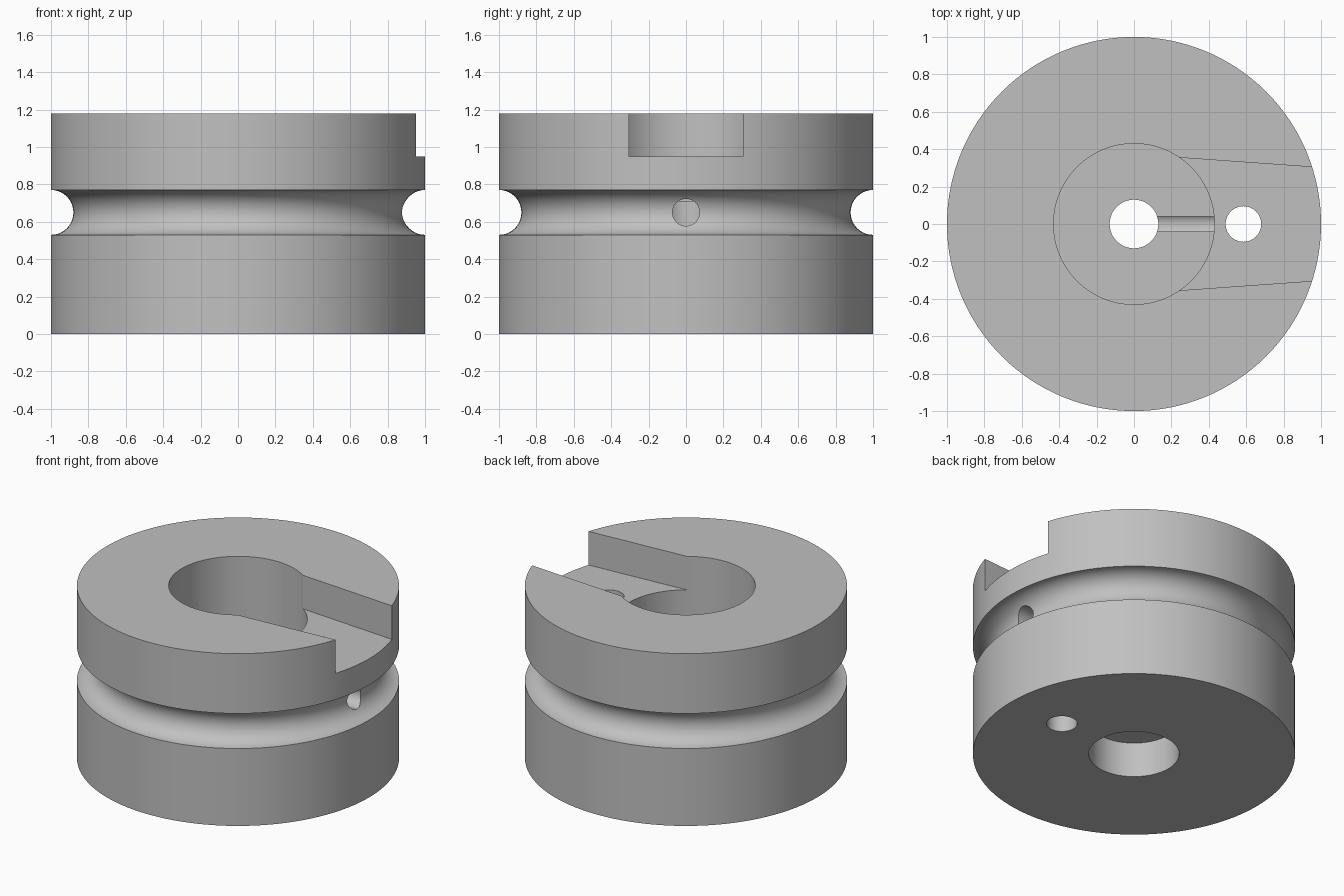
import bpy, bmesh
from math import sin, cos, pi, radians
from mathutils import Matrix, Vector

if "Cube" in bpy.data.objects:
    bpy.data.objects.remove(bpy.data.objects["Cube"])

SEGMENTS = 128
HEIGHT = 1.18
GROOVE_Z, GROOVE_R = 0.65, 0.12

grey = bpy.data.materials.new("plain grey")
grey.use_nodes = True
grey.diffuse_color = (0.53, 0.53, 0.53, 1)
grey.node_tree.nodes["Principled BSDF"].inputs["Base Color"].default_value = grey.diffuse_color


def make_object(name, bm):
    bmesh.ops.recalc_face_normals(bm, faces=bm.faces)
    mesh = bpy.data.meshes.new(name)
    bm.to_mesh(mesh)
    bm.free()
    mesh.materials.append(grey)
    obj = bpy.data.objects.new(name, mesh)
    bpy.context.collection.objects.link(obj)
    return obj


def lathe(name, profile):
    """Closed ring from (radius, z) points."""
    bm = bmesh.new()
    rings = [[bm.verts.new((r * cos(a), r * sin(a), z)) for r, z in profile]
             for a in (2 * pi * i / SEGMENTS for i in range(SEGMENTS))]
    for i, ring in enumerate(rings):
        after = rings[(i + 1) % SEGMENTS]
        for j in range(len(profile)):
            k = (j + 1) % len(profile)
            bm.faces.new((ring[j], after[j], after[k], ring[k]))
    return make_object(name, bm)


def cylinder(name, radius, length, centre, tilt=0):
    bm = bmesh.new()
    matrix = Matrix.Translation(centre) @ Matrix.Rotation(tilt, 4, "Y")
    bmesh.ops.create_cone(bm, cap_ends=True, segments=64, radius1=radius,
                          radius2=radius, depth=length, matrix=matrix)
    return make_object(name, bm)


def prism(name, outline, bottom, top):
    bm = bmesh.new()
    face = bm.faces.new([bm.verts.new((x, y, bottom)) for x, y in outline])
    result = bmesh.ops.extrude_face_region(bm, geom=[face])
    verts = [v for v in result["geom"] if isinstance(v, bmesh.types.BMVert)]
    bmesh.ops.translate(bm, verts=verts, vec=Vector((0, 0, top - bottom)))
    return make_object(name, bm)


# Body: rim groove, top counterbore, centre bore and bottom counterbore
groove = [(1 - GROOVE_R * sin(pi * i / 20), GROOVE_Z - GROOVE_R * cos(pi * i / 20))
          for i in range(21)]
body = lathe("grooved_body", [(0.28, 0), (1, 0), *groove, (1, HEIGHT),
                              (0.43, HEIGHT), (0.43, 0.71), (0.13, 0.71),
                              (0.13, 0.24), (0.28, 0.24)])

# Cutters: tapered top slot, vertical pin hole, radial hole from the groove
cutters = [
    prism("slot_cutter", [(0.2, -0.358), (1.1, -0.294), (1.1, 0.294), (0.2, 0.358)],
          0.95, 1.4),
    cylinder("pin_hole_cutter", 0.095, 3, (0.585, 0, 0.5)),
    cylinder("radial_hole_cutter", 0.0725, 1.2, (0.6, 0, GROOVE_Z), radians(90)),
]
bpy.context.view_layer.objects.active = body
for cutter in cutters:
    cut = body.modifiers.new(cutter.name, "BOOLEAN")
    cut.operation = "DIFFERENCE"
    cut.solver = "EXACT"
    cut.object = cutter
    bpy.ops.object.modifier_apply(modifier=cut.name)
    bpy.data.objects.remove(cutter)

# Smooth the curved walls, keep machined edges crisp
bpy.ops.object.select_all(action="DESELECT")
body.select_set(True)
bpy.ops.object.shade_smooth_by_angle(angle=radians(30))
